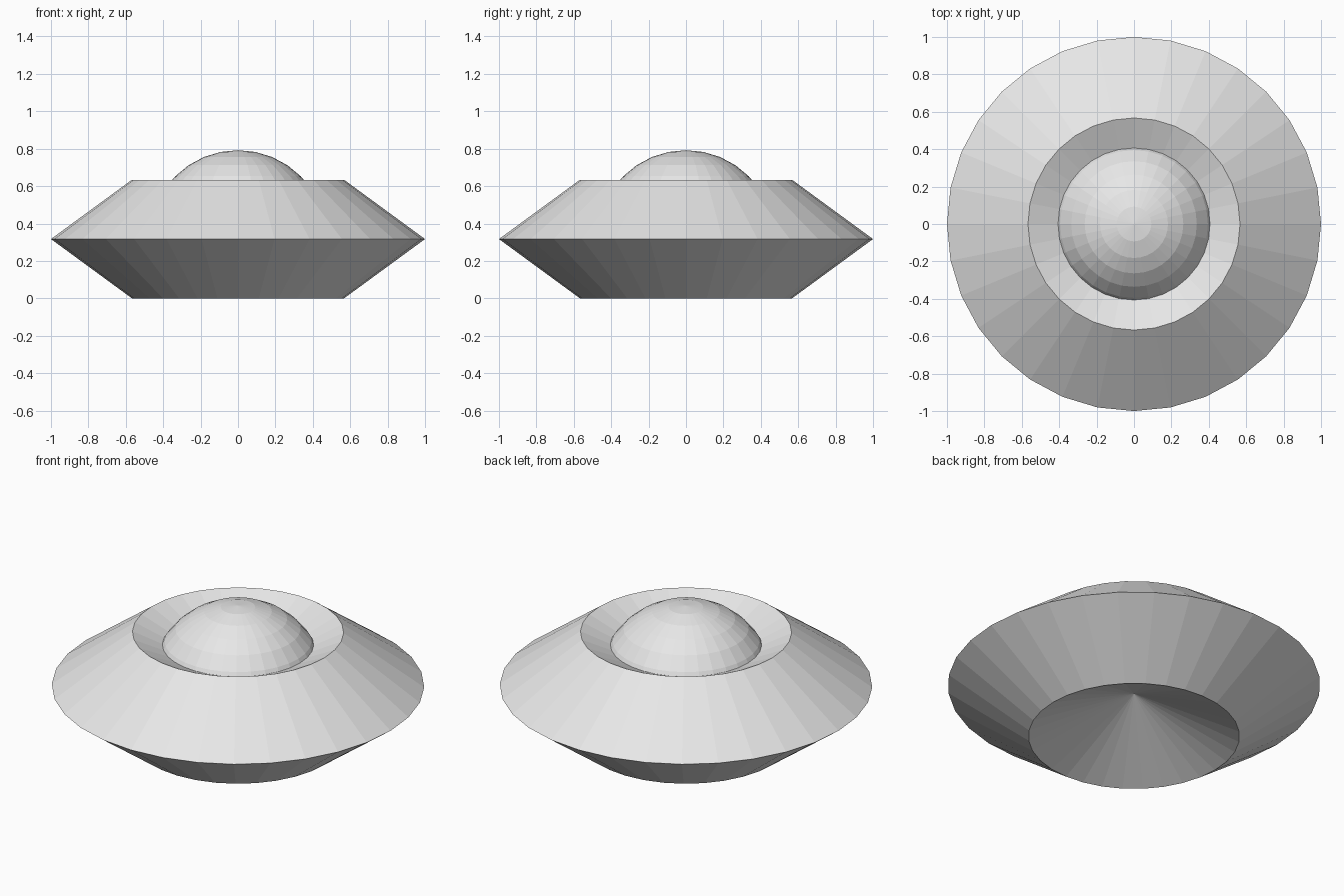
import bpy, bmesh
from mathutils import Matrix
from math import pi, sin, cos

if "Cube" in bpy.data.objects:
    bpy.data.objects.remove(bpy.data.objects["Cube"], do_unlink=True)

SIDES = 32
HEIGHT = 0.634
MIDDLE = HEIGHT / 2

# Single pale grey for the whole craft
grey = bpy.data.materials.new("pale_grey")
grey.use_nodes = True
grey.diffuse_color = (0.8, 0.8, 0.8, 1)
grey.node_tree.nodes["Principled BSDF"].inputs["Base Color"].default_value = grey.diffuse_color


def add_object(name, bm):
    bmesh.ops.recalc_face_normals(bm, faces=bm.faces)
    mesh = bpy.data.meshes.new(name)
    bm.to_mesh(mesh)
    bm.free()
    mesh.materials.append(grey)
    obj = bpy.data.objects.new(name, mesh)
    bpy.context.collection.objects.link(obj)
    return obj


def lathe(name, profile):
    """Spin a (radius, height) profile around z into flat facets."""
    bm = bmesh.new()
    verts = [bm.verts.new((r, 0, z)) for r, z in profile]
    edges = [bm.edges.new(pair) for pair in zip(verts, verts[1:])]
    bmesh.ops.spin(bm, geom=verts + edges, cent=(0, 0, 0), axis=(0, 0, 1),
                   angle=2 * pi, steps=SIDES)
    bmesh.ops.remove_doubles(bm, verts=bm.verts, dist=0.0005)
    return add_object(name, bm)


# Saucer hull: hollow cone below, sharp rim, shallow conical bowl on top
DISH = 0.263
lathe("saucer_hull", [(0, DISH), (0.567, 0), (1, MIDDLE),
                      (0.567, HEIGHT), (0, HEIGHT - DISH)])

# Cockpit dome: upper half of a sphere rising out of the bowl
DOME = 0.475
RINGS = 8
arc = [(DOME * cos(i * pi / 2 / RINGS), MIDDLE + DOME * sin(i * pi / 2 / RINGS))
       for i in range(RINGS + 1)]
# The lowest ring stays hidden inside the hull
lathe("cockpit_dome", arc)
